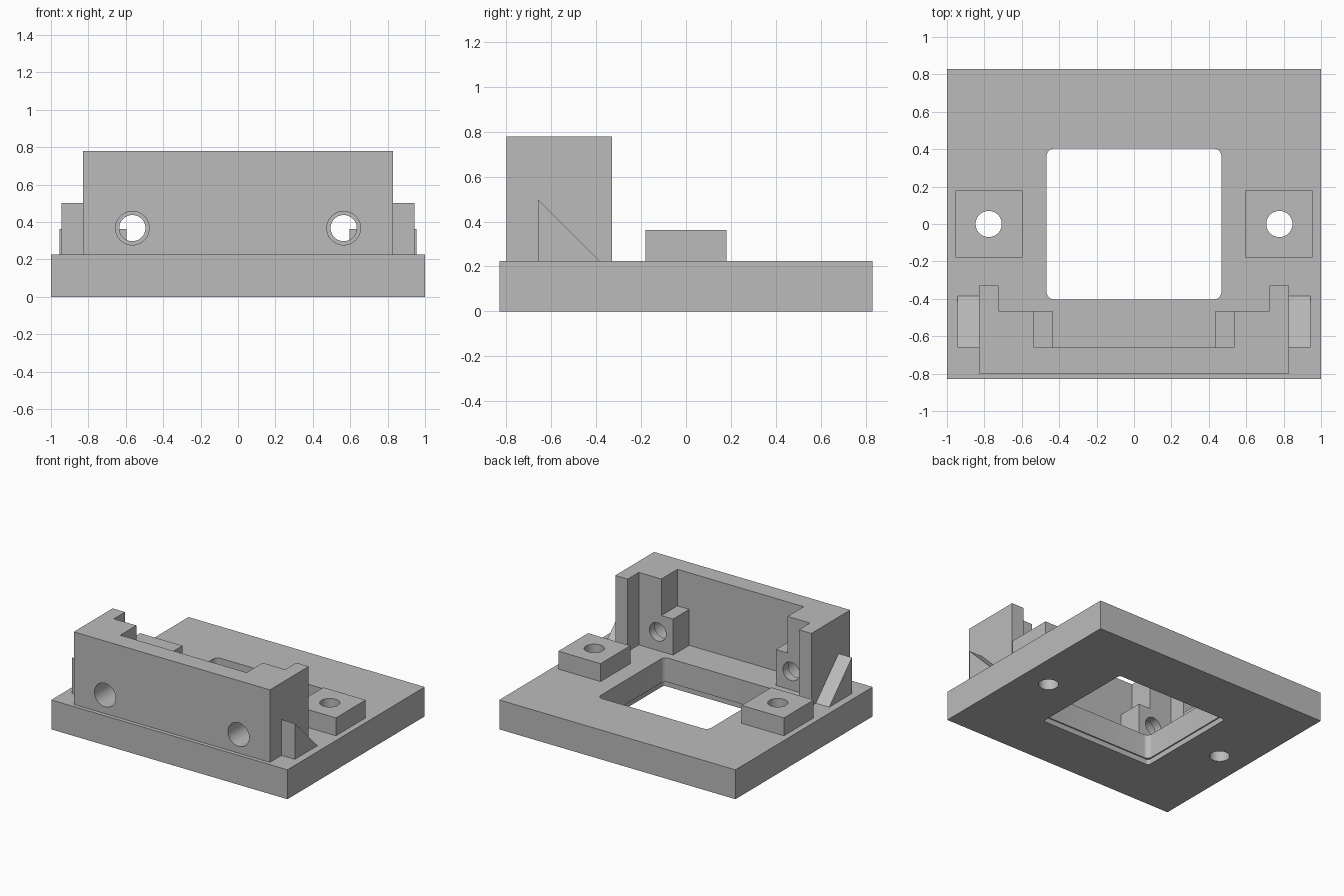
import bpy, bmesh, math
from mathutils import Matrix

if "Cube" in bpy.data.objects:
    bpy.data.objects.remove(bpy.data.objects["Cube"], do_unlink=True)

grey = bpy.data.materials.new("plain grey")
grey.use_nodes = True
colour = (0.5, 0.5, 0.5, 1)
grey.diffuse_color = colour
grey.node_tree.nodes["Principled BSDF"].inputs["Base Color"].default_value = colour

BASE_TOP, WALL_TOP = 0.225, 0.78


def make(name, bm):
    bmesh.ops.recalc_face_normals(bm, faces=bm.faces)
    mesh = bpy.data.meshes.new(name)
    bm.to_mesh(mesh)
    bm.free()
    obj = bpy.data.objects.new(name, mesh)
    obj.data.materials.append(grey)
    bpy.context.collection.objects.link(obj)
    return obj


def prism(name, points, low, high, along="z"):
    """Extrude an outline upward (xy points) or sideways (yz points)."""
    bm = bmesh.new()
    place = (lambda p: (p[0], p[1], low)) if along == "z" else (lambda p: (low, p[0], p[1]))
    face = bm.faces.new([bm.verts.new(place(p)) for p in points])
    top = bmesh.ops.extrude_face_region(bm, geom=[face])["geom"]
    step = (0, 0, high - low) if along == "z" else (high - low, 0, 0)
    bmesh.ops.translate(bm, vec=step, verts=[v for v in top if isinstance(v, bmesh.types.BMVert)])
    return make(name, bm)


def box(name, x0, x1, y0, y1, z0, z1):
    return prism(name, [(x0, y0), (x1, y0), (x1, y1), (x0, y1)], z0, z1)


def rounded(hx, hy, r, steps=8):
    pts = []
    for i, (sx, sy) in enumerate([(1, 1), (-1, 1), (-1, -1), (1, -1)]):
        for k in range(steps + 1):
            a = math.pi / 2 * (i + k / steps)
            pts.append((sx * (hx - r) + r * math.cos(a), sy * (hy - r) + r * math.sin(a)))
    return pts


def cylinder(name, radius, start, end, x, other, along):
    bm = bmesh.new()
    bmesh.ops.create_cone(bm, cap_ends=True, segments=48, radius1=radius,
                          radius2=radius, depth=end - start)
    mid = (start + end) / 2
    if along == "y":
        bm.transform(Matrix.Translation((x, mid, other)) @ Matrix.Rotation(math.pi / 2, 4, "X"))
    else:
        bm.transform(Matrix.Translation((x, other, mid)))
    return make(name, bm)


def combine(target, tool, operation="DIFFERENCE"):
    mod = target.modifiers.new("combine", "BOOLEAN")
    mod.operation, mod.solver, mod.object = operation, "EXACT", tool
    bpy.context.view_layer.objects.active = target
    bpy.ops.object.modifier_apply(modifier=mod.name)
    bpy.data.objects.remove(tool, do_unlink=True)


# Base plate with a rounded window and a shallow relief under its rim
base = box("base_plate", -1, 1, -0.83, 0.83, 0, BASE_TOP)
combine(base, prism("window_cutter", rounded(0.467, 0.403, 0.04), -0.1, 0.4))
combine(base, prism("relief_cutter", rounded(0.477, 0.413, 0.02), -0.1, 0.04))

# U-shaped wall with stepped arms
half = [(0.83, -0.80), (0.83, -0.33), (0.725, -0.33), (0.725, -0.465),
        (0.535, -0.465), (0.535, -0.66)]
outline = half + [(-x, y) for x, y in reversed(half)]
wall = prism("upright_wall", outline, BASE_TOP, WALL_TOP)

parts = [base, wall]
for side, s in (("left", 1), ("right", -1)):
    # Low lug inside the wall, and the counterbored screw hole
    x0, x1 = sorted((s * 0.435, s * 0.60))
    combine(wall, box("lug", x0, x1, -0.70, -0.465, BASE_TOP, 0.5), "UNION")
    combine(wall, cylinder("screw_cutter", 0.07, -0.9, -0.4, s * 0.565, 0.367, "y"))
    combine(wall, cylinder("bore_cutter", 0.09, -0.9, -0.53, s * 0.565, 0.367, "y"))

    # Mounting pad with a hole running through the base
    x0, x1 = sorted((s * 0.597, s * 0.955))
    pad = box(side + "_mounting_pad", x0, x1, -0.18, 0.18, BASE_TOP, 0.362)
    for target in (base, pad):
        combine(target, cylinder("mount_cutter", 0.07, -0.1, 0.5, s * 0.777, 0, "z"))

    # Triangular brace outside the wall
    x0, x1 = sorted((s * 0.83, s * 0.943))
    brace = prism(side + "_brace", [(-0.66, BASE_TOP), (-0.385, BASE_TOP), (-0.66, 0.5)],
                  x0, x1, along="x")
    parts += [pad, brace]

# Smooth the holes and keep the flat faces crisp
bpy.ops.object.select_all(action="DESELECT")
for obj in parts:
    obj.select_set(True)
bpy.context.view_layer.objects.active = base
bpy.ops.object.shade_smooth_by_angle(angle=math.radians(30))
